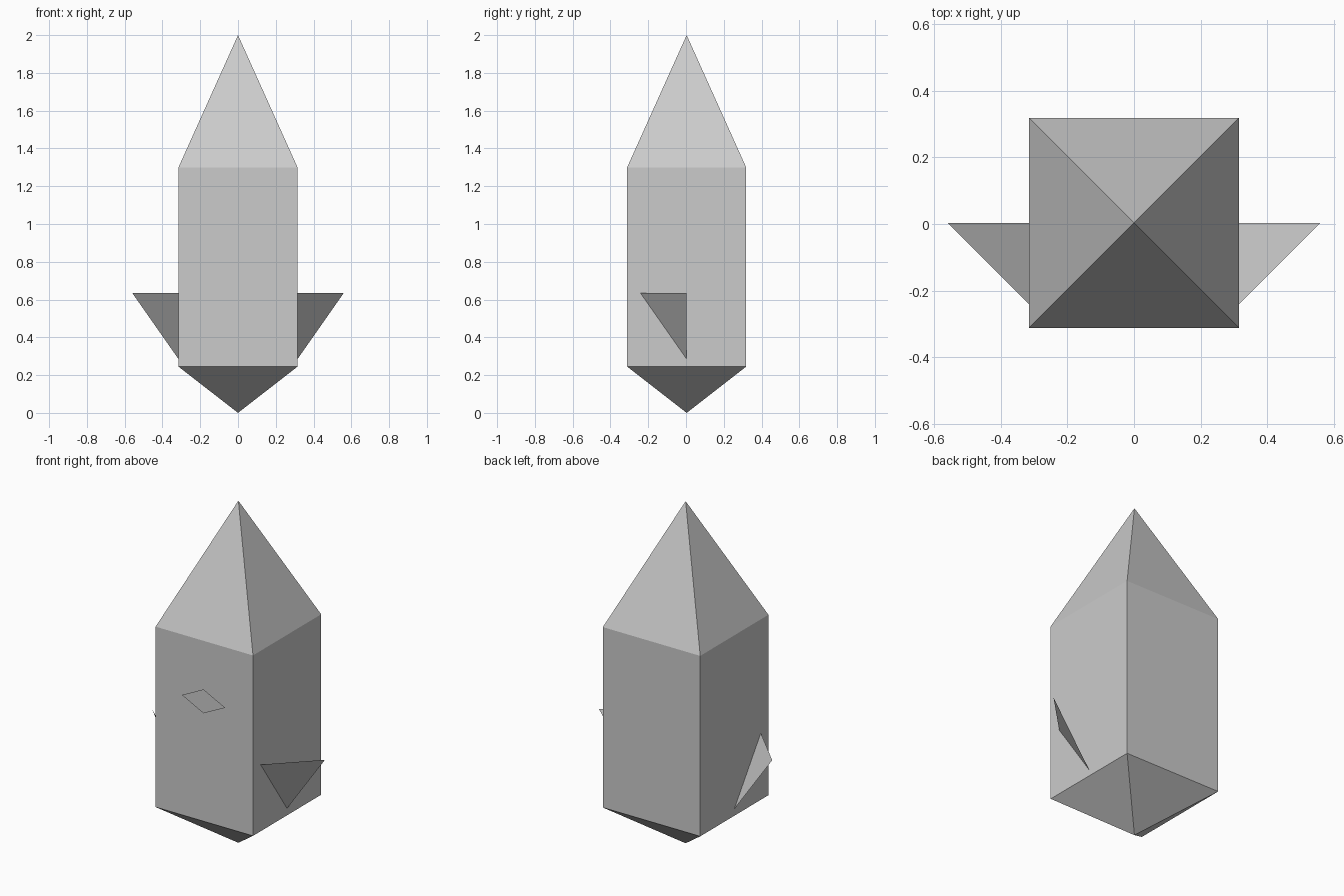
import bpy
import math

if "Cube" in bpy.data.objects:
    bpy.data.objects.remove(bpy.data.objects["Cube"])

HALF = 0.315          # half width of the square hull
Y0 = 0.0035           # hull centre, offset by the raised window
R = HALF * math.sqrt(2)


def square_section(name, z0, z1, r0, r1):
    """Four-sided open prism or pyramid aligned with the axes."""
    bpy.ops.mesh.primitive_cone_add(
        vertices=4, radius1=r0, radius2=r1, depth=z1 - z0, end_fill_type='NOTHING',
        location=(0, Y0, (z0 + z1) / 2), rotation=(0, 0, math.pi / 4))
    obj = bpy.context.object
    obj.name = name
    return obj


def flat_panel(name, points):
    """Single flat polygon."""
    mesh = bpy.data.meshes.new(name)
    mesh.from_pydata(points, [], [range(len(points))])
    obj = bpy.data.objects.new(name, mesh)
    bpy.context.collection.objects.link(obj)
    return obj


# Hull: pointed base, square body, pointed nose
square_section("base_point", 0.0, 0.245, 0, R)
square_section("body", 0.245, 1.30, R, R)
square_section("nose", 1.30, 2.0, R, 0)

# Thin triangular fins, mirrored left to right
fin = flat_panel("fins", [
    (HALF + 0.245, Y0, 0.635),
    (HALF, Y0 - 0.245, 0.635),
    (HALF, Y0, 0.285)])
fin.modifiers.new("Mirror", 'MIRROR')

# Diamond window just in front of the body
wy = Y0 - HALF - 0.007
flat_panel("window", [(-0.14, wy, 0.95), (0, wy, 0.88), (0.14, wy, 0.95), (0, wy, 1.02)])
